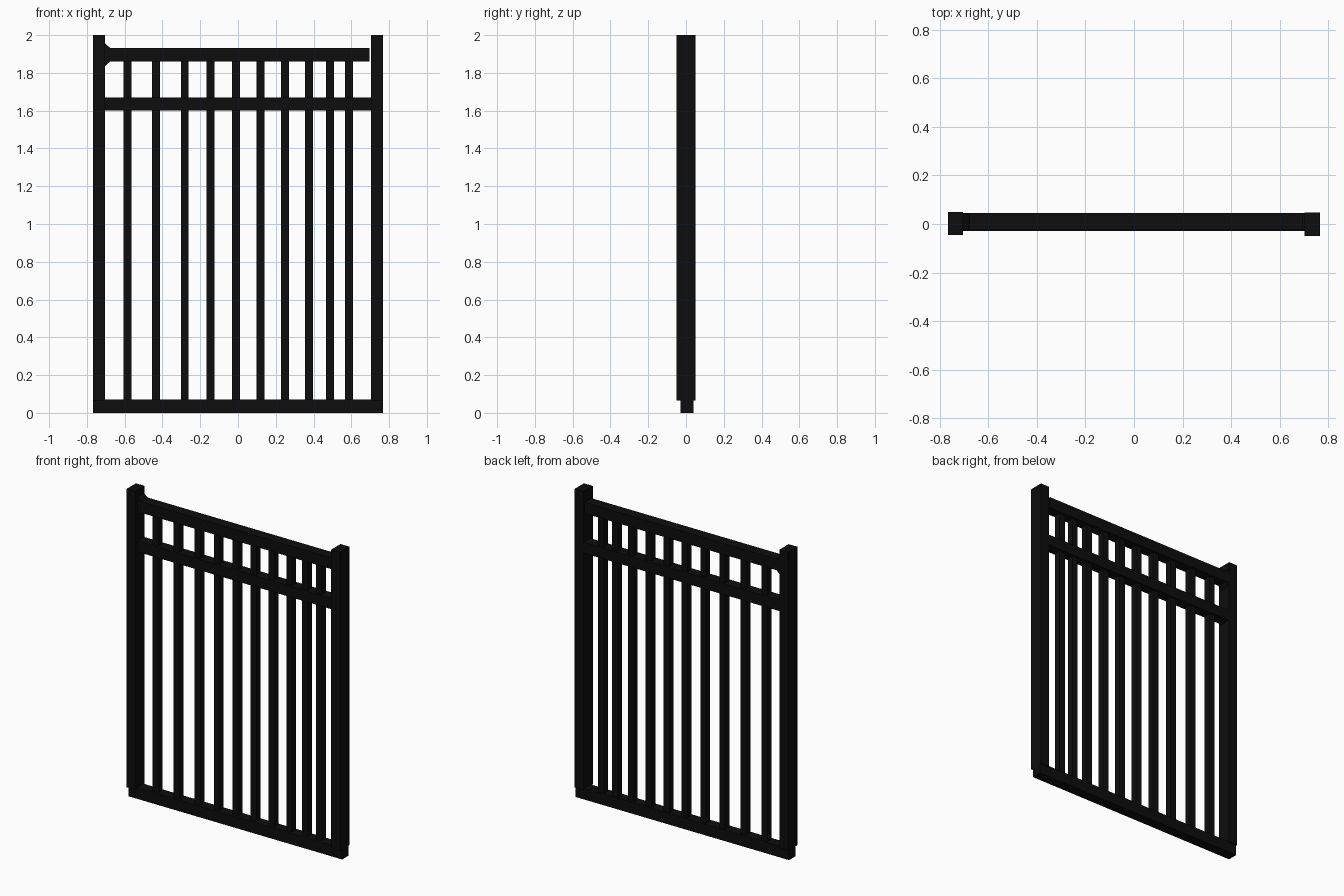
import bpy, bmesh

if "Cube" in bpy.data.objects:
    bpy.data.objects.remove(bpy.data.objects["Cube"])

black = bpy.data.materials.new("black_metal")
black.diffuse_color = (0.004, 0.004, 0.004, 1)
black.use_nodes = True
black.node_tree.nodes["Principled BSDF"].inputs["Base Color"].default_value = black.diffuse_color


def add_mesh(name, verts, faces):
    me = bpy.data.meshes.new(name)
    me.from_pydata(verts, [], faces)
    bm = bmesh.new()
    bm.from_mesh(me)
    bmesh.ops.recalc_face_normals(bm, faces=bm.faces)
    bm.to_mesh(me)
    bm.free()
    me.materials.append(black)
    ob = bpy.data.objects.new(name, me)
    bpy.context.collection.objects.link(ob)
    return ob


def prism(name, outline, y0, y1):
    """Extrude an (x, z) outline from y0 to y1."""
    n = len(outline)
    verts = [(x, y, z) for y in (y0, y1) for x, z in outline]
    faces = [tuple(range(n)), tuple(range(n, 2 * n))]
    faces += [(i, (i + 1) % n, n + (i + 1) % n, n + i) for i in range(n)]
    return add_mesh(name, verts, faces)


def box(name, x, y, z):
    return prism(name, [(x[0], z[0]), (x[1], z[0]), (x[1], z[1]), (x[0], z[1])], *y)


# Posts standing over the bottom rail
box("left_post", (-0.767, -0.704), (-0.046, 0.049), (0.065, 2.0))
box("right_post", (0.703, 0.767), (-0.049, 0.047), (0.065, 2.0))

# Horizontal rails; the top one stops just short of the right post
box("bottom_rail", (-0.767, 0.767), (-0.028, 0.039), (0.0, 0.072))
box("middle_rail", (-0.704, 0.703), (-0.024, 0.045), (1.60, 1.67))
box("top_rail", (-0.704, 0.696), (-0.024, 0.046), (1.86, 1.932))

# Flared hinge bracket where the top rail meets the left post
prism("hinge_bracket",
      [(-0.71, 1.83), (-0.675, 1.862), (-0.675, 1.93), (-0.71, 1.962)],
      -0.022, 0.043)

# Balusters, spacing narrows toward the right
for i, x in enumerate((-0.584, -0.433, -0.282, -0.145, -0.011,
                       0.119, 0.248, 0.375, 0.488, 0.587)):
    box(f"baluster_{i + 1}", (x - 0.021, x + 0.021), (-0.011, 0.031), (0.04, 1.88))
